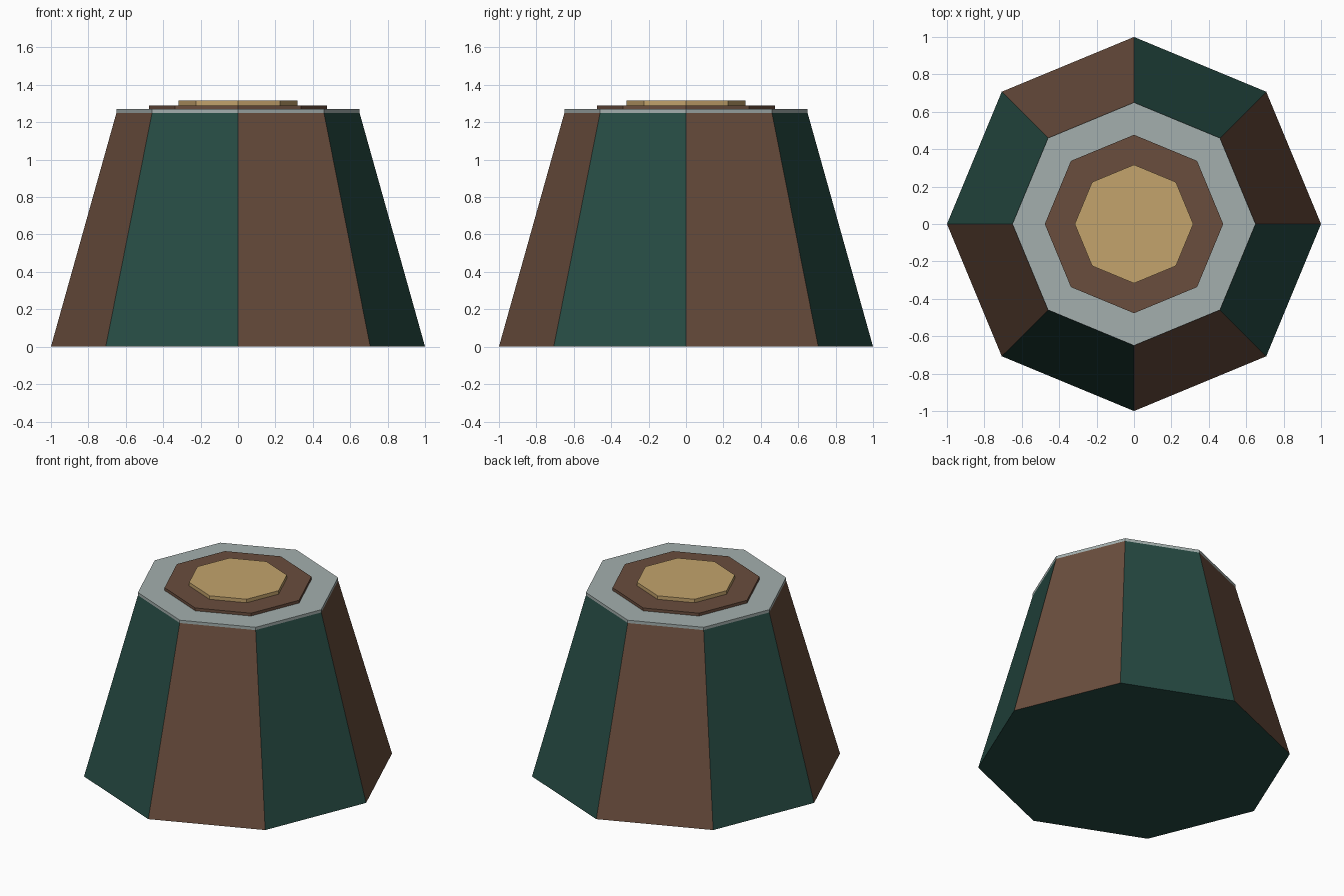
import bpy
import math

cube = bpy.data.objects.get("Cube")
if cube:
    bpy.data.objects.remove(cube, do_unlink=True)

SIDES = 8


def material(name, rgb):
    mat = bpy.data.materials.new(name)
    mat.use_nodes = True
    mat.diffuse_color = (*rgb, 1)
    mat.node_tree.nodes["Principled BSDF"].inputs["Base Color"].default_value = (*rgb, 1)
    return mat


green = material("dark green", (0.019, 0.069, 0.056))
brown = material("brown", (0.143, 0.075, 0.047))
silver = material("pale grey", (0.37, 0.43, 0.42))
gold = material("gold", (0.546, 0.366, 0.15))


def octagon_tier(name, bottom, top, r_bottom, r_top, *mats):
    """Eight-sided tier with corners on the x and y axes."""
    bpy.ops.mesh.primitive_cone_add(
        vertices=SIDES, radius1=r_bottom, radius2=r_top,
        depth=top - bottom, location=(0, 0, (bottom + top) / 2))
    obj = bpy.context.object
    obj.name = name
    for mat in mats:
        obj.data.materials.append(mat)
    return obj


# Tapered body with alternating brown and green panels, green underside
body = octagon_tier("tapered_body", 0, 1.25, 1.0, 0.65, green, brown)
for face in body.data.polygons:
    if abs(face.normal.z) < 0.9:
        angle = math.atan2(face.center.y, face.center.x) % math.tau
        panel = int(angle / (math.tau / SIDES))
        face.material_index = 1 - panel % 2

# Stacked plates on the top
octagon_tier("top_rim", 1.25, 1.27, 0.65, 0.65, silver)
octagon_tier("middle_plate", 1.27, 1.29, 0.477, 0.477, brown)
octagon_tier("centre_cap", 1.29, 1.315, 0.317, 0.317, gold)
